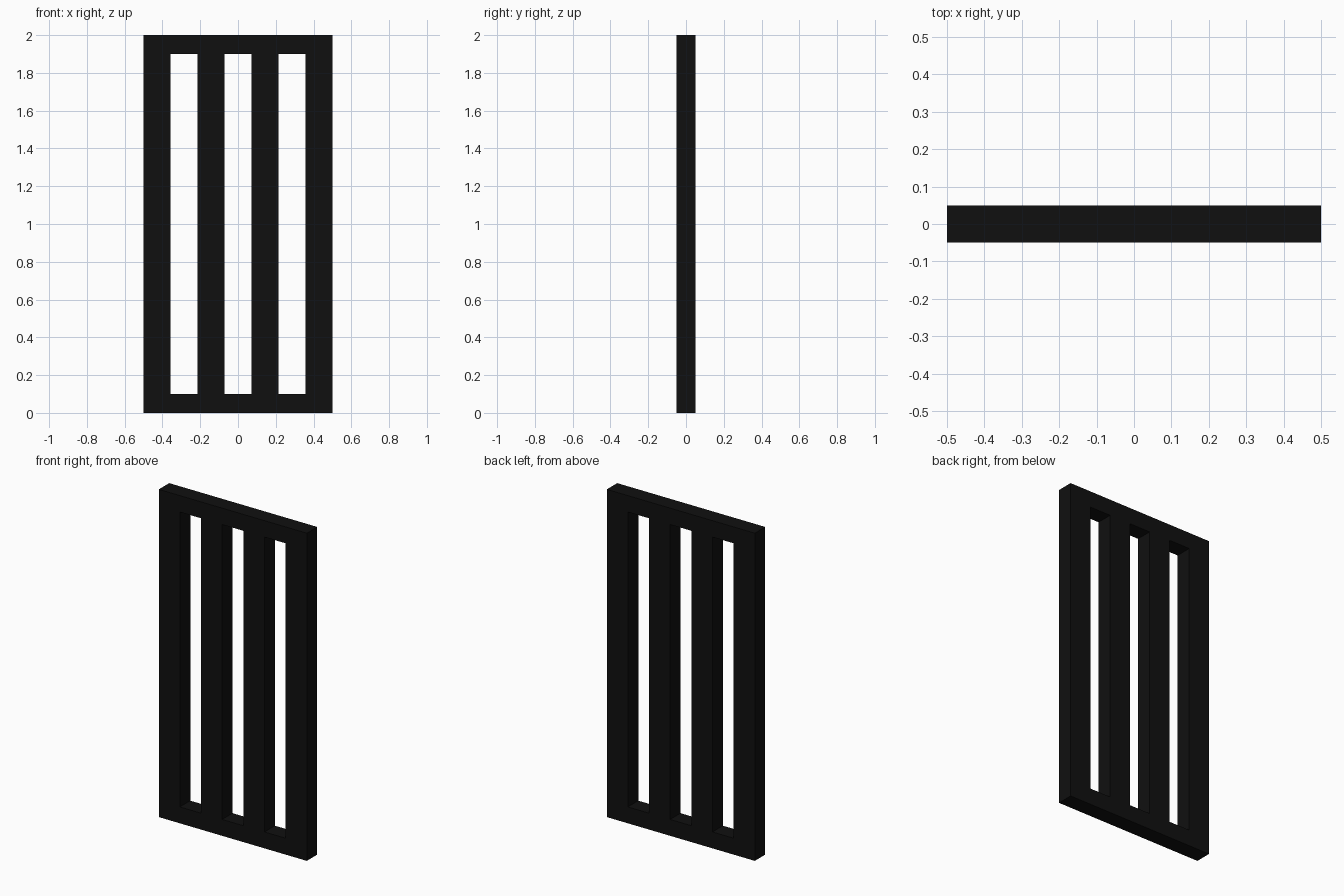
import bpy
import bmesh

if "Cube" in bpy.data.objects:
    bpy.data.objects.remove(bpy.data.objects["Cube"])

WIDTH, HEIGHT, DEPTH = 1.0, 2.0, 0.1
RAIL = 0.1       # height of top and bottom rails
COLUMNS = 7      # alternating bars and slots of equal width

black = bpy.data.materials.new("black metal")
black.diffuse_color = (0.005, 0.005, 0.005, 1.0)
black.use_nodes = True
black.node_tree.nodes["Principled BSDF"].inputs["Base Color"].default_value = black.diffuse_color

# Front outline as a grid of cells, leaving the slots open
xs = [-WIDTH / 2 + WIDTH * i / COLUMNS for i in range(COLUMNS + 1)]
zs = [0.0, RAIL, HEIGHT - RAIL, HEIGHT]
bm = bmesh.new()
grid = [[bm.verts.new((x, -DEPTH / 2, z)) for z in zs] for x in xs]
for i in range(COLUMNS):
    for j in range(3):
        if j == 1 and i % 2 == 1:
            continue
        bm.faces.new((grid[i][j], grid[i + 1][j], grid[i + 1][j + 1], grid[i][j + 1]))

# Thickness: extrude the panel towards the back, keeping the front faces
front = list(bm.faces)
result = bmesh.ops.extrude_face_region(bm, geom=front, use_keep_orig=True)
back = [v for v in result["geom"] if isinstance(v, bmesh.types.BMVert)]
bmesh.ops.translate(bm, verts=back, vec=(0, DEPTH, 0))
bmesh.ops.recalc_face_normals(bm, faces=list(bm.faces))

mesh = bpy.data.meshes.new("barred_panel")
bm.to_mesh(mesh)
bm.free()
mesh.materials.append(black)
panel = bpy.data.objects.new("barred_panel", mesh)
bpy.context.collection.objects.link(panel)
